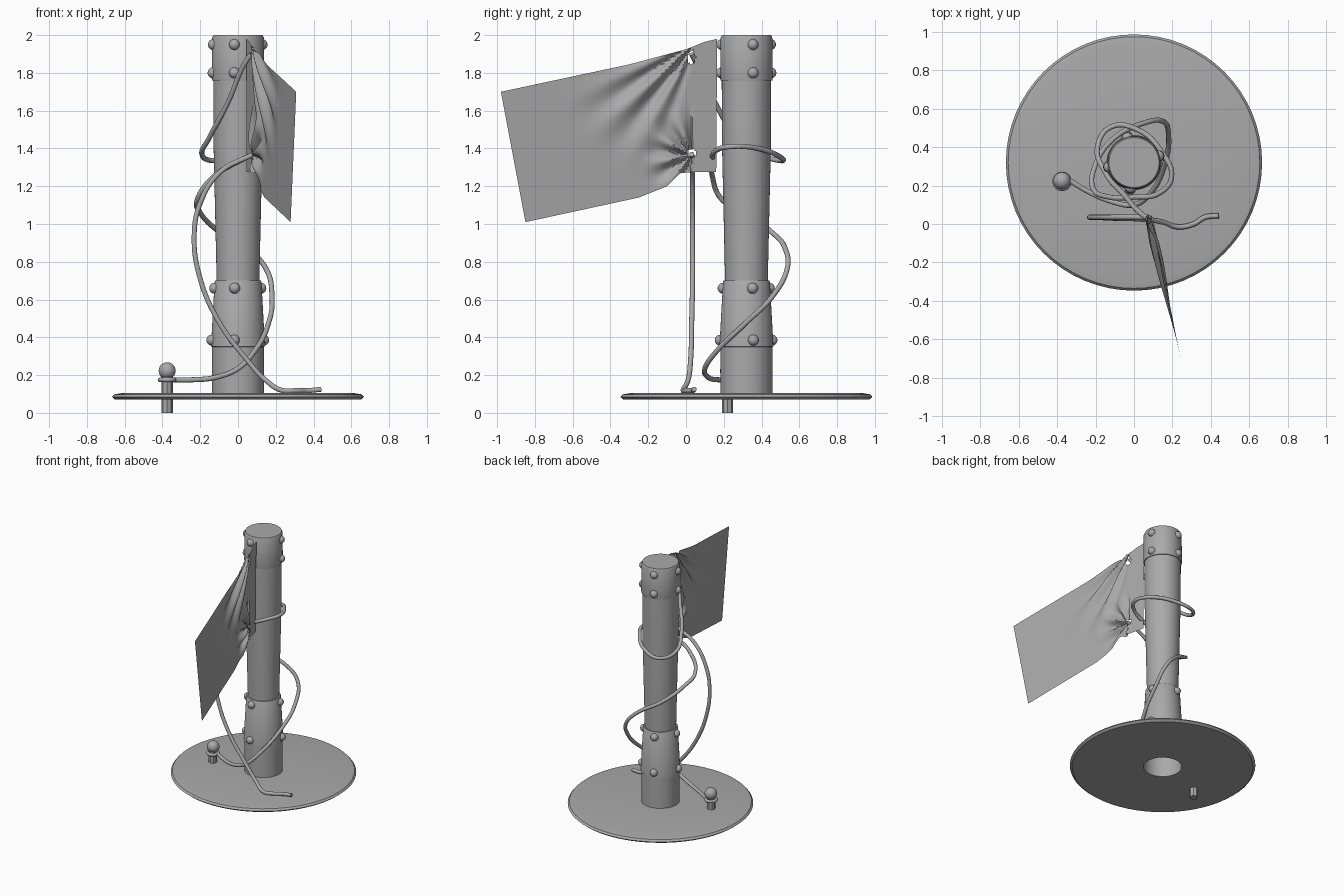
import bpy, bmesh, math
from mathutils import Vector

cube = bpy.data.objects.get("Cube")
if cube:
    bpy.data.objects.remove(cube, do_unlink=True)

grey = bpy.data.materials.new("plain_grey")
grey.use_nodes = True
grey.diffuse_color = (0.4, 0.4, 0.4, 1)
grey.node_tree.nodes["Principled BSDF"].inputs["Base Color"].default_value = (0.4, 0.4, 0.4, 1)

CY = 0.32  # pole axis


def finish(obj, name, angle=35):
    obj.name = obj.data.name = name
    obj.data.materials.clear()
    obj.data.materials.append(grey)
    bpy.ops.object.select_all(action="DESELECT")
    obj.select_set(True)
    bpy.context.view_layer.objects.active = obj
    bpy.ops.object.shade_smooth_by_angle(angle=math.radians(angle))
    return obj


def from_bmesh(bm, name, angle=35):
    mesh = bpy.data.meshes.new(name)
    bm.to_mesh(mesh)
    bm.free()
    obj = bpy.data.objects.new(name, mesh)
    bpy.context.collection.objects.link(obj)
    return finish(obj, name, angle)


def lathe(name, profile, x=0, y=CY, steps=48, closed=False):
    bm = bmesh.new()
    pts = [bm.verts.new((r, 0, z)) for r, z in profile]
    pairs = list(zip(pts, pts[1:])) + ([(pts[-1], pts[0])] if closed else [])
    edges = [bm.edges.new(p) for p in pairs]
    bmesh.ops.spin(bm, geom=pts + edges, axis=(0, 0, 1), cent=(0, 0, 0),
                   angle=math.tau, steps=steps)
    bmesh.ops.remove_doubles(bm, verts=bm.verts, dist=1e-5)
    bmesh.ops.recalc_face_normals(bm, faces=bm.faces)
    bmesh.ops.translate(bm, vec=(x, y, 0), verts=bm.verts)
    return from_bmesh(bm, name)


def rope(name, points, radius=0.0135):
    curve = bpy.data.curves.new(name, "CURVE")
    curve.dimensions = "3D"
    curve.bevel_depth, curve.bevel_resolution = radius, 3
    curve.use_fill_caps = True
    curve.resolution_u = 8
    spline = curve.splines.new("BEZIER")
    spline.bezier_points.add(len(points) - 1)
    for bp, co in zip(spline.bezier_points, points):
        bp.co = co
        bp.handle_left_type = bp.handle_right_type = "AUTO"
    obj = bpy.data.objects.new(name, curve)
    bpy.context.collection.objects.link(obj)
    bpy.ops.object.select_all(action="DESELECT")
    obj.select_set(True)
    bpy.context.view_layer.objects.active = obj
    bpy.ops.object.convert(target="MESH")
    return finish(bpy.context.object, name, 60)


# Base disc with an open centre, and the stepped hollow pole
lathe("base_disc", [(0.137, 0.07), (0.65, 0.07), (0.667, 0.084), (0.655, 0.098),
                    (0.62, 0.104), (0.137, 0.104)], steps=64, closed=True)
lathe("pole", [(0.137, 0.07), (0.138, 0.35), (0.143, 0.352), (0.124, 0.695), (0.121, 0.70),
               (0.113, 0.70), (0.129, 1.4), (0.131, 1.76), (0.137, 1.76), (0.139, 1.77),
               (0.137, 1.985), (0.13, 2.0), (0, 2.0)])

# Rivets on the cap and the lower sleeve
bm = bmesh.new()
for z, ring in ((1.95, 0.132), (1.8, 0.134), (0.66, 0.125), (0.385, 0.14)):
    for deg in (15, 105, 190, 262):
        a = math.radians(deg)
        new = bmesh.ops.create_uvsphere(bm, u_segments=16, v_segments=10, radius=0.029)
        bmesh.ops.translate(bm, verts=new["verts"],
                            vec=(ring * math.cos(a), CY + ring * math.sin(a), z))
from_bmesh(bm, "rivets", 60)

# Stake with a ball on top
lathe("stake", [(0, 0), (0.03, 0), (0.03, 0.2), (0, 0.2)], x=-0.375, y=0.22, steps=8)
bpy.ops.mesh.primitive_uv_sphere_add(segments=24, ring_count=14, radius=0.045,
                                     location=(-0.375, 0.225, 0.223))
finish(bpy.context.object, "stake_ball", 60)
bpy.ops.mesh.primitive_torus_add(major_radius=0.038, minor_radius=0.0125, major_segments=24,
                                 minor_segments=8, location=(-0.375, 0.222, 0.175))
finish(bpy.context.object, "stake_rope_loop", 60)

# Long rope wound from the flag's top hole around the pole to the stake
rope("wound_rope", [
    (0.07, 0.03, 1.9), (0.03, 0.06, 1.84), (-0.05, 0.15, 1.65), (-0.15, 0.27, 1.46),
    (-0.19, 0.4, 1.365), (-0.12, 0.505, 1.335), (0.02, 0.49, 1.36), (0.14, 0.38, 1.4),
    (0.195, 0.24, 1.41), (0.13, 0.16, 1.39), (0, 0.14, 1.33), (-0.13, 0.14, 1.25),
    (-0.215, 0.19, 1.13), (-0.2, 0.31, 1.06), (-0.1, 0.45, 0.96), (0.05, 0.525, 0.87),
    (0.15, 0.535, 0.76), (0.18, 0.46, 0.62), (0.16, 0.31, 0.47), (0.09, 0.165, 0.33),
    (0, 0.1, 0.235), (-0.11, 0.115, 0.19), (-0.25, 0.175, 0.175), (-0.34, 0.23, 0.175)])

# Loose rope hanging from the flag's bottom hole
rope("loose_rope", [
    (0.09, 0.03, 1.37), (0.04, 0.035, 1.35), (-0.1, 0.035, 1.27), (-0.2, 0.035, 1.11),
    (-0.232, 0.035, 0.94), (-0.2, 0.035, 0.71), (-0.1, 0.03, 0.48), (0.04, 0.025, 0.29),
    (0.15, 0.01, 0.17), (0.23, -0.015, 0.12), (0.31, 0, 0.118), (0.37, 0.035, 0.118),
    (0.44, 0.043, 0.125)])


# Flag: a swept sheet between a top and a bottom edge, with fanned folds
TOP = [(0.165, 1.98), (0.1, 1.965), (0.0, 1.925), (-0.3, 1.845), (-0.98, 1.7)]
BOTTOM = [(0.16, 1.275), (0.05, 1.275), (-0.03, 1.27), (-0.1, 1.2), (-0.25, 1.14), (-0.85, 1.01)]


def along(edge, t):
    y = edge[0][0] + t * (edge[-1][0] - edge[0][0])
    for (y0, z0), (y1, z1) in zip(edge, edge[1:]):
        if y >= y1 - 1e-6:
            return Vector((y, z0 + (z1 - z0) * (y - y0) / (y1 - y0)))


def bump(r, size):
    s = min(r / size, 1)
    return 6.7 * s * (1 - s) ** 2


def flag_point(u, v):
    y, z = along(BOTTOM, u).lerp(along(TOP, u), v)
    x = 0.045 + (0.165 - y) * 0.23
    # long folds falling from the top hole
    dy, dz = 0.06 - y, 1.97 - z
    r, ang = math.hypot(dy, dz), math.atan2(dz, dy)
    fan = max(0, math.sin(min(max(ang - 0.25, 0) / 1.1, 1) * math.pi))
    x += 0.027 * fan * bump(r, 0.85) * math.sin(ang * 19)
    # tight crumple by the bottom hole
    dy, dz = 0.03 - y, 1.36 - z
    r = math.hypot(dy, dz)
    if dy > 0:
        x += 0.022 * bump(r, 0.3) * math.sin(9 * math.atan2(dz, dy))
    return x, y, z


NU, NV = 100, 60
bm = bmesh.new()
grid = [[bm.verts.new(flag_point((i / NU) ** 1.4, j / NV)) for j in range(NV + 1)]
        for i in range(NU + 1)]
for i in range(NU):
    for j in range(NV):
        f = bm.faces.new((grid[i][j], grid[i + 1][j], grid[i + 1][j + 1], grid[i][j + 1]))
        c = f.calc_center_median()
        # the two rope holes
        if any(math.hypot(c.y - 0.03, (c.z - z) / s) < 0.02 for z, s in ((1.88, 1.6), (1.375, 1.2))):
            bm.faces.remove(f)
from_bmesh(bm, "flag", 50)
